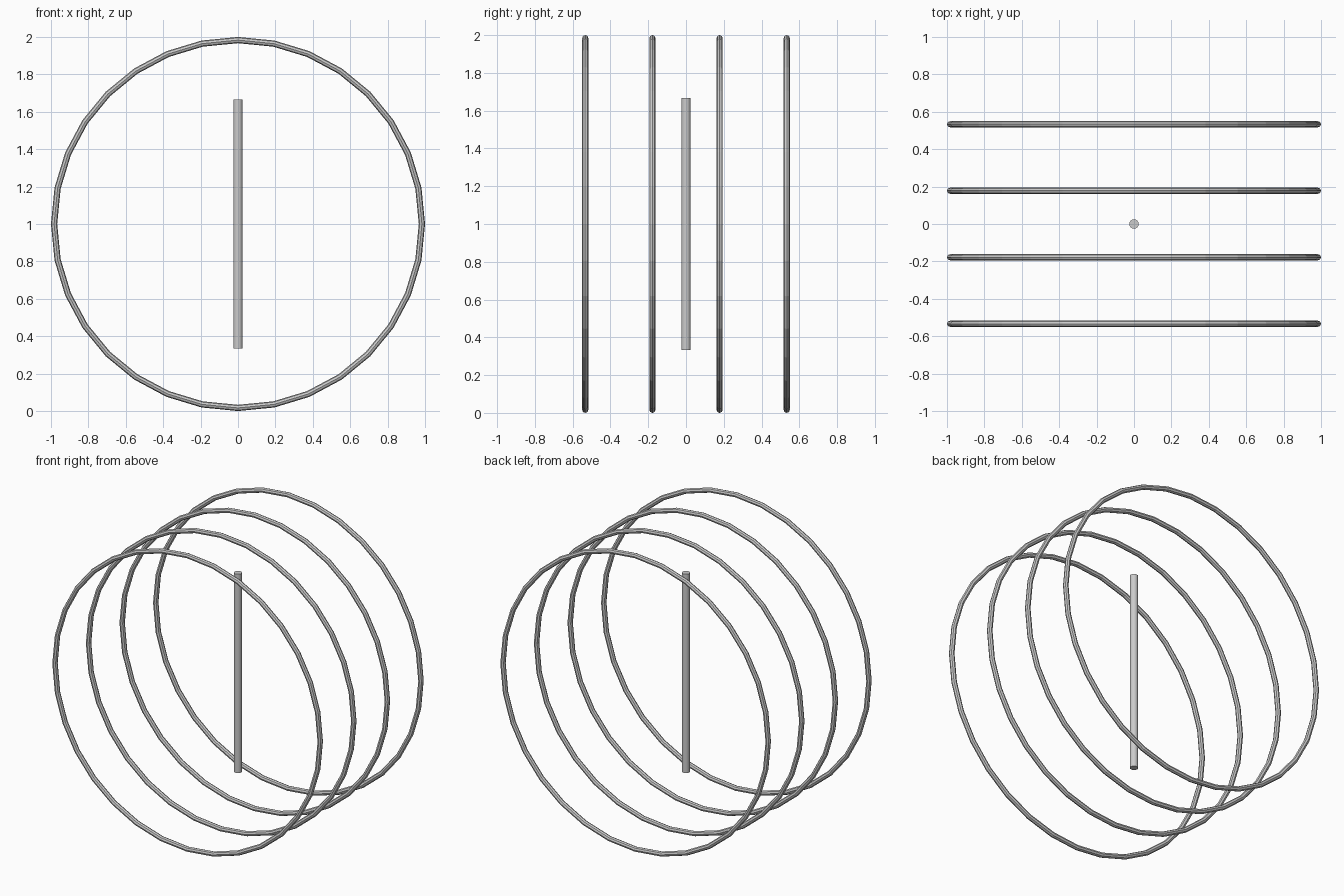
import bpy
from math import radians

if "Cube" in bpy.data.objects:
    bpy.data.objects.remove(bpy.data.objects["Cube"])

RING_R, WIRE_R = 59 / 60, 1 / 60
SPACING = 0.3556

# four wire hoops facing front, evenly spaced in depth
for i in range(4):
    bpy.ops.mesh.primitive_torus_add(
        major_segments=32, minor_segments=8,
        major_radius=RING_R, minor_radius=WIRE_R,
        location=(0, (i - 1.5) * SPACING, 1),
        rotation=(radians(90), 0, 0))
    bpy.context.object.name = f"hoop_{i + 1}"

# upright rod in the middle
bpy.ops.mesh.primitive_cylinder_add(
    vertices=16, radius=0.025, depth=4 / 3, location=(0, 0, 1))
bpy.context.object.name = "centre_rod"
bpy.ops.object.shade_smooth_by_angle(angle=radians(30))
